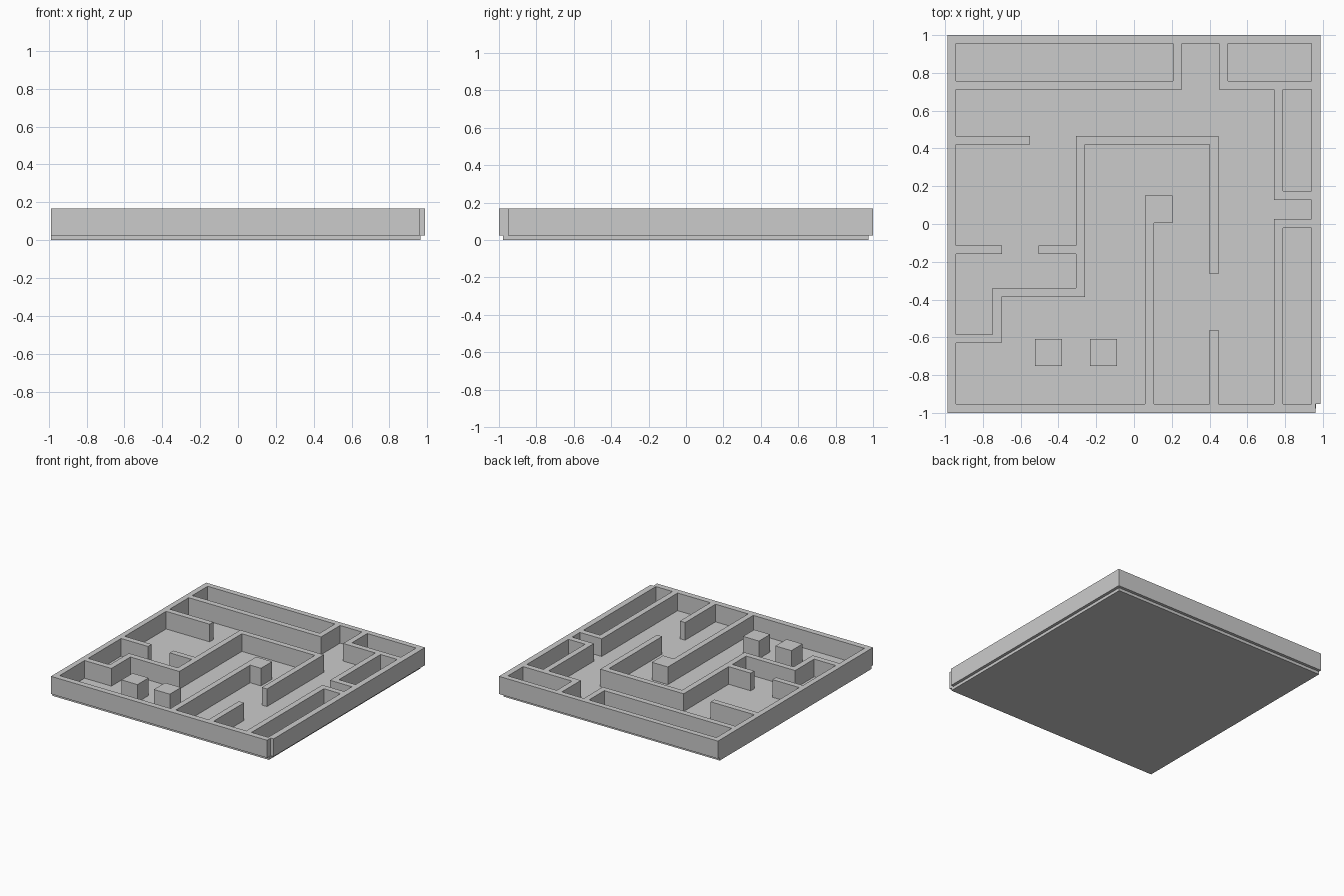
import bpy, bmesh, math

if "Cube" in bpy.data.objects:
    bpy.data.objects.remove(bpy.data.objects["Cube"])

FLOOR_TOP, WALL_TOP = 0.024, 0.168
T = 0.047  # wall thickness


def slab(name, rects, z0, z1):
    """Merge plan rectangles (x0, x1, y0, y1) into one clean extruded solid."""
    xs = sorted({v for r in rects for v in r[:2]})
    ys = sorted({v for r in rects for v in r[2:]})
    bm = bmesh.new()
    grid = {}

    def vert(i, j):
        if (i, j) not in grid:
            grid[i, j] = bm.verts.new((xs[i], ys[j], z0))
        return grid[i, j]

    for i in range(len(xs) - 1):
        for j in range(len(ys) - 1):
            cx, cy = (xs[i] + xs[i + 1]) / 2, (ys[j] + ys[j + 1]) / 2
            if any(a < cx < b and c < cy < d for a, b, c, d in rects):
                bm.faces.new((vert(i, j), vert(i + 1, j),
                              vert(i + 1, j + 1), vert(i, j + 1)))
    ext = bmesh.ops.extrude_face_region(bm, geom=bm.faces[:], use_keep_orig=True)
    for v in ext["geom"]:
        if isinstance(v, bmesh.types.BMVert):
            v.co.z = z1
    bmesh.ops.recalc_face_normals(bm, faces=bm.faces[:])
    mesh = bpy.data.meshes.new(name)
    bm.to_mesh(mesh)
    bm.free()
    obj = bpy.data.objects.new(name, mesh)
    bpy.context.collection.objects.link(obj)
    return obj


def across(x0, x1, top):
    """Wall running along x, given its upper edge."""
    return (x0, x1, round(top - T, 4), top)


def along(left, y0, y1):
    """Wall running along y, given its left edge."""
    return (left, round(left + T, 4), y0, y1)


L, R, F, B = -0.943, 0.939, -0.952, 0.955  # inner faces of the outer walls

walls = [
    # outer walls
    (-0.988, L, -1, 1), (R, 0.988, F, 1), (-0.988, 0.988, B, 1),
    (-0.988, 0.962, -1, F),
    # back rooms and entrance
    across(L, 0.253, 0.758), along(0.206, 0.711, B),
    along(0.451, 0.711, B), across(0.451, R, 0.758),
    # right-hand rooms and side opening
    along(0.742, 0.128, 0.758), across(0.742, R, 0.174),
    across(0.742, R, 0.027), along(0.742, F, 0.027),
    # left stubs
    across(L, -0.55, 0.467), across(L, -0.70, -0.113), across(-0.505, -0.306, -0.113),
    # stepped central wall
    along(-0.306, -0.386, 0.467), across(-0.306, 0.447, 0.467),
    along(0.40, -0.265, 0.467), along(0.40, F, -0.56),
    across(-0.748, -0.259, -0.339), along(-0.748, -0.63, -0.339),
    across(L, -0.701, -0.584),
    # hooked partition
    along(0.059, F, 0.15), (0.059, 0.203, 0.006, 0.15),
]

slab("floor", [(-0.988, 0.964, -0.978, 0.976)], 0, FLOOR_TOP)
slab("walls", walls, FLOOR_TOP, WALL_TOP)

# free-standing pillars
for n, x in enumerate((-0.525, -0.233)):
    slab(f"pillar_{n + 1}", [(x, x + 0.144, -0.752, -0.608)], FLOOR_TOP, WALL_TOP)
